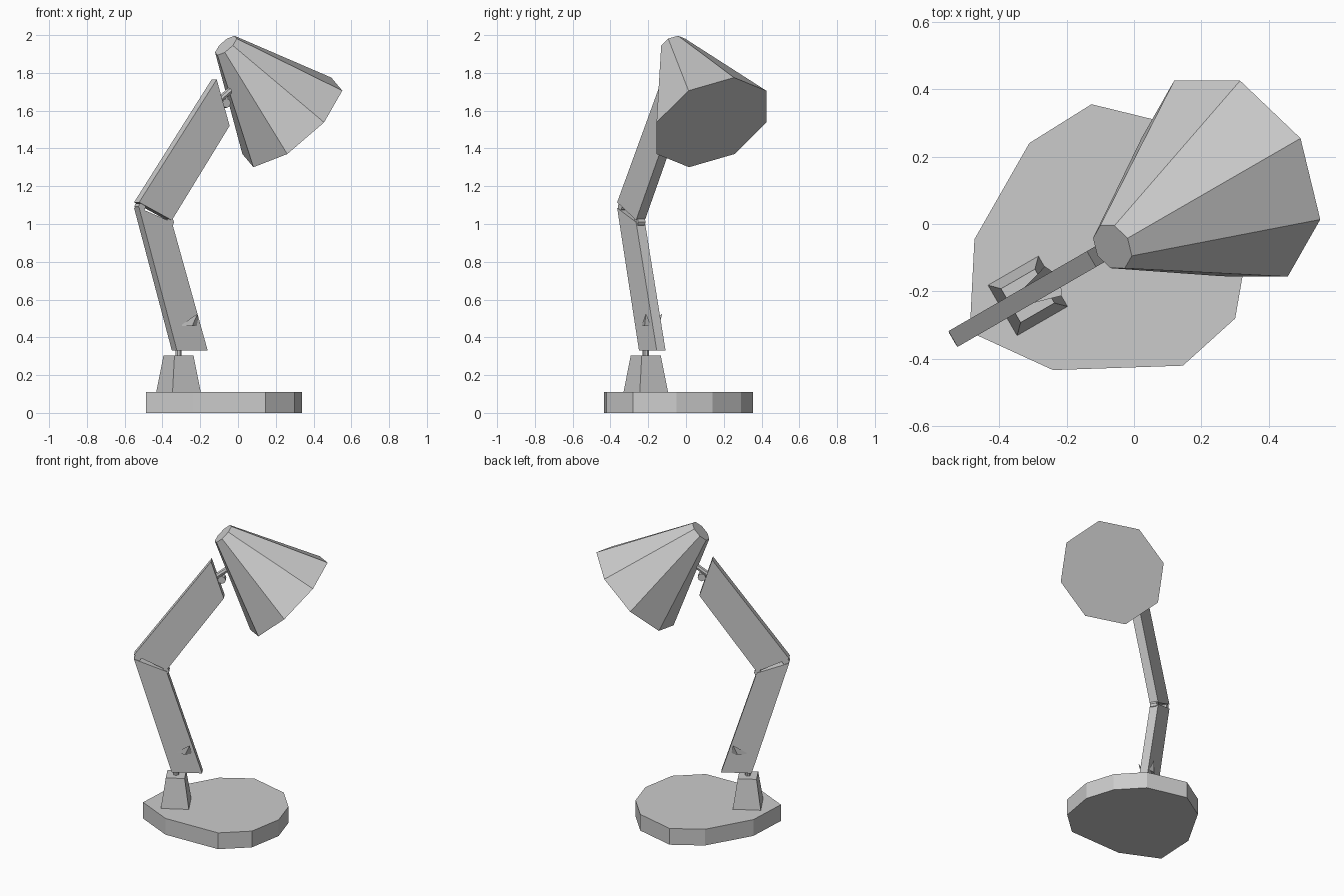
import bpy
import bmesh
import math
from mathutils import Vector

cube = bpy.data.objects.get("Cube")
if cube:
    bpy.data.objects.remove(cube, do_unlink=True)

grey = bpy.data.materials.new("plain grey")
grey.use_nodes = True
GREY = (0.6, 0.6, 0.6, 1)
grey.diffuse_color = GREY
grey.node_tree.nodes["Principled BSDF"].inputs["Base Color"].default_value = GREY

# The arm stands in a vertical plane turned 30 degrees about the pedestal
TURN = math.radians(30)
ALONG = Vector((math.cos(TURN), math.sin(TURN), 0))
ACROSS = Vector((-math.sin(TURN), math.cos(TURN), 0))
PEDESTAL = Vector((-0.315, -0.213, 0))
UP = Vector((0, 0, 1))
HALF = 0.027


def place(u, z, v=0):
    return PEDESTAL + ALONG * u + ACROSS * v + UP * z


def finish(name, bm):
    bmesh.ops.recalc_face_normals(bm, faces=bm.faces)
    mesh = bpy.data.meshes.new(name)
    bm.to_mesh(mesh)
    bm.free()
    mesh.materials.append(grey)
    obj = bpy.data.objects.new(name, mesh)
    bpy.context.collection.objects.link(obj)
    return obj


def loft(name, lower, upper):
    """Closed solid between two outlines with equal point counts."""
    bm = bmesh.new()
    a = [bm.verts.new(p) for p in lower]
    b = [bm.verts.new(p) for p in upper]
    bm.faces.new(a)
    bm.faces.new(b)
    for i in range(len(a)):
        j = (i + 1) % len(a)
        bm.faces.new((a[i], a[j], b[j], b[i]))
    return finish(name, bm)


def ring(centre, side, other, radius, count, start=0.0):
    angles = [start + math.tau * i / count for i in range(count)]
    return [centre + (side * math.cos(t) + other * math.sin(t)) * radius for t in angles]


def rod(name, start, end, radius, count=8, end_radius=None):
    axis = (end - start).normalized()
    side = ACROSS if abs(axis.dot(ACROSS)) < 0.9 else ALONG
    other = axis.cross(side)
    loft(name, ring(start, side, other, radius, count),
         ring(end, side, other, end_radius or radius, count))


def slab(name, profile):
    loft(name, [place(u, z, -HALF) for u, z in profile],
         [place(u, z, HALF) for u, z in profile])


# Uneven ten-sided foot
outline = [(-0.487, -0.32), (-0.24, -0.433), (0.145, -0.42), (0.30, -0.28),
           (0.34, -0.05), (0.28, 0.14), (0.14, 0.29), (-0.126, 0.355),
           (-0.31, 0.24), (-0.473, -0.045)]
loft("base", [Vector((x, y, 0)) for x, y in outline],
     [Vector((x, y, 0.11)) for x, y in outline])

# Square tapered pedestal and its pivot post
corner = math.pi / 4
loft("pedestal", ring(place(0, 0.11), ALONG, ACROSS, 0.122, 4, corner),
     ring(place(0, 0.305), ALONG, ACROSS, 0.082, 4, corner))
rod("pivot_post", place(0, 0.29), place(0, 0.36), 0.017)

# Two flat arm bars
slab("lower_arm", [(-0.025, 0.33), (0.163, 0.33), (-0.056, 1.01), (-0.256, 1.085)])
slab("upper_arm", [(-0.056, 1.02), (0.297, 1.52), (0.218, 1.765), (-0.256, 1.115)])

# Elbow pins at both ends of the seam
for name, u, z in (("outer_elbow_pin", -0.235, 1.092), ("inner_elbow_pin", -0.062, 1.01)):
    rod(name, place(u, z, -0.022), place(u, z, 0.022), 0.022)

# Pointed fins on both sides of the lower arm
for name, sign in (("left_fin", 1), ("right_fin", -1)):
    bm = bmesh.new()
    points = [(-0.005, 0.46, 0.024), (0.10, 0.46, 0.024), (0.06, 0.46, 0.042),
              (0.088, 0.526, 0.05)]
    verts = [bm.verts.new(place(u, z, sign * v)) for u, z, v in points]
    for skip in range(4):
        bm.faces.new([v for i, v in enumerate(verts) if i != skip])
    finish(name, bm)

# Swivel between the arm and the shade
rod("shade_swivel", place(0.24, 1.65), place(0.36, 1.74), 0.018)
rod("swivel_knuckle", place(0.283, 1.64, -0.02), place(0.283, 1.64, 0.02), 0.025)

# Closed eight-sided shade, tilted down
rod("shade", place(0.29, 1.945), place(0.696, 1.538), 0.073, 8, 0.336)
